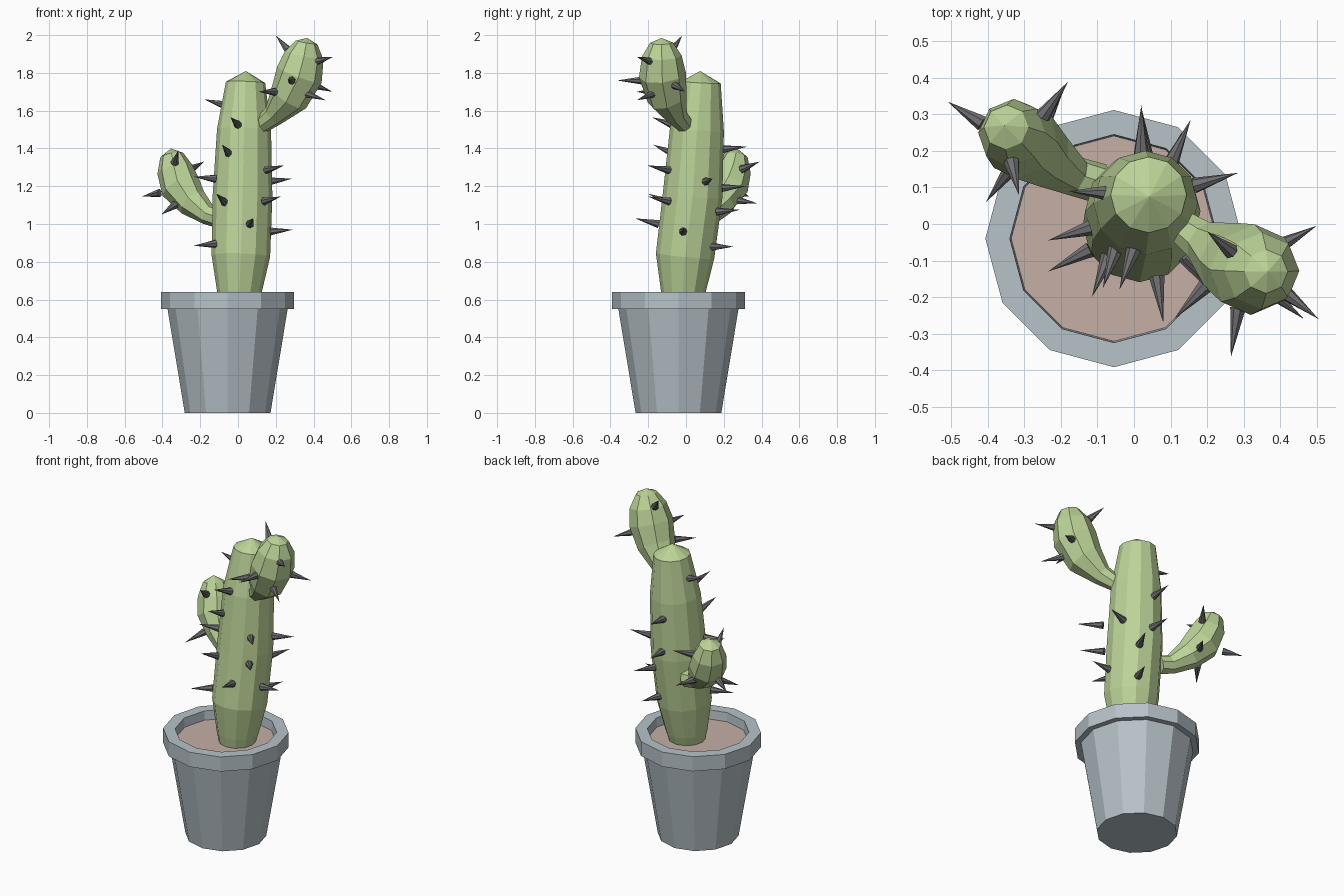
import bpy, math
from mathutils import Vector


def material(name, color):
    m = bpy.data.materials.new(name)
    m.diffuse_color = (*color, 1)
    return m


GREEN = material("cactus_green", (0.50, 0.65, 0.31))
POT = material("pot_grey_blue", (0.47, 0.54, 0.58))
SOIL = material("soil_brown", (0.56, 0.43, 0.38))
DARK = material("spine_dark", (0.16, 0.16, 0.17))


def make_object(name, verts, faces, mat):
    me = bpy.data.meshes.new(name)
    me.from_pydata(verts, [], faces)
    me.materials.append(mat)
    ob = bpy.data.objects.new(name, me)
    bpy.context.collection.objects.link(ob)
    return ob


def ring_faces(a, b, n):
    return [(a + i, a + (i + 1) % n, b + (i + 1) % n, b + i) for i in range(n)]


def lathe(name, center, profile, n, mat):
    """Spin (radius, z) points; both ends are closed flat."""
    verts, faces = [], []
    for r, z in profile:
        for i in range(n):
            a = 2 * math.pi * i / n
            verts.append((center[0] + r * math.cos(a), center[1] + r * math.sin(a), z))
    for k in range(len(profile) - 1):
        faces += ring_faces(k * n, (k + 1) * n, n)
    faces.append(tuple(reversed(range(n))))
    faces.append(tuple(range((len(profile) - 1) * n, len(profile) * n)))
    return make_object(name, verts, faces, mat)


def stem(name, rings, tip, n, mat):
    """Tapered tube through (x, y, z, radius) rings, closed with a pointed tip."""
    pts = [Vector(r[:3]) for r in rings] + [Vector(tip)]
    verts, faces = [], []
    for k, r in enumerate(rings):
        d = (pts[k + 1] - pts[max(k - 1, 0)]).normalized()
        ref = Vector((0, 1, 0)) if abs(d.y) < 0.9 else Vector((1, 0, 0))
        u = ref.cross(d).normalized()
        v = d.cross(u)
        for i in range(n):
            a = 2 * math.pi * i / n
            verts.append(pts[k] + r[3] * (math.cos(a) * u + math.sin(a) * v))
    for k in range(len(rings) - 1):
        faces += ring_faces(k * n, (k + 1) * n, n)
    last = (len(rings) - 1) * n
    verts.append(pts[-1])
    faces += [(last + i, last + (i + 1) % n, len(verts) - 1) for i in range(n)]
    faces.append(tuple(reversed(range(n))))
    return make_object(name, verts, faces, mat)


def spines(name, pairs):
    """One mesh of cone spines, each given by base and tip."""
    n, verts, faces = 7, [], []
    for base, tip in pairs:
        b, t = Vector(base), Vector(tip)
        d = (t - b).normalized()
        u = d.orthogonal().normalized()
        v = d.cross(u)
        s = len(verts)
        for i in range(n):
            a = 2 * math.pi * i / n
            verts.append(b + 0.022 * (math.cos(a) * u + math.sin(a) * v))
        verts.append(t)
        faces += [(s + i, s + (i + 1) % n, s + n) for i in range(n)]
        faces.append(tuple(s + i for i in reversed(range(n))))
    return make_object(name, verts, faces, DARK)


# Pot with overhanging rim, and soil disc
C = (-0.055, -0.04)
lathe("pot", C, [(0.227, 0), (0.318, 0.55), (0.352, 0.55), (0.352, 0.64),
                 (0.285, 0.64), (0.28, 0.57)], 12, POT)
lathe("soil", C, [(0.281, 0.56), (0.282, 0.585)], 12, SOIL)

# Leaning main stem
stem("main_stem", [
    (0.005, -0.02, 0.57, 0.10), (0.007, -0.015, 0.64, 0.118), (0.015, -0.005, 0.83, 0.155),
    (0.024, 0.035, 1.15, 0.158), (0.032, 0.058, 1.50, 0.143),
    (0.04, 0.08, 1.75, 0.104)], (0.042, 0.075, 1.81), 12, GREEN)

# Side arms
stem("right_arm", [
    (0.12, 0.0, 1.52, 0.045), (0.19, -0.05, 1.575, 0.06), (0.27, -0.10, 1.67, 0.107),
    (0.325, -0.125, 1.79, 0.125), (0.35, -0.128, 1.89, 0.105),
    (0.362, -0.13, 1.96, 0.06)], (0.366, -0.13, 1.985), 8, GREEN)
stem("left_arm", [
    (-0.09, 0.11, 1.03, 0.055), (-0.16, 0.13, 1.05, 0.055), (-0.24, 0.18, 1.115, 0.083),
    (-0.305, 0.225, 1.20, 0.107), (-0.335, 0.25, 1.29, 0.095),
    (-0.35, 0.265, 1.365, 0.062)], (-0.355, 0.27, 1.40), 8, GREEN)

# Spines as (base, tip)
spines("stem_spines", [
    ((-0.07, 0.085, 1.63), (-0.18, 0.09, 1.66)),
    ((0.0, -0.07, 1.525), (-0.04, -0.18, 1.565)),
    ((-0.05, -0.07, 1.375), (-0.085, -0.175, 1.42)),
    ((-0.12, -0.01, 1.24), (-0.235, -0.045, 1.25)),
    ((-0.07, -0.09, 1.115), (-0.115, -0.20, 1.16)),
    ((0.063, -0.145, 1.0), (0.08, -0.27, 1.03)),
    ((-0.12, -0.07, 0.895), (-0.235, -0.13, 0.885)),
    ((0.17, -0.015, 0.96), (0.29, -0.015, 0.97)),
    ((0.15, -0.09, 1.285), (0.245, -0.205, 1.31)),
    ((0.165, 0.105, 1.225), (0.285, 0.14, 1.24)),
    ((0.14, -0.09, 1.12), (0.225, -0.20, 1.145)),
    ((0.02, 0.19, 1.395), (0.02, 0.325, 1.41)),
    ((0.03, 0.19, 1.19), (0.02, 0.32, 1.20)),
    ((0.10, 0.165, 1.065), (0.155, 0.285, 1.075)),
    ((0.085, 0.135, 0.88), (0.13, 0.25, 0.88))])
spines("right_arm_spines", [
    ((0.265, -0.075, 1.92), (0.20, -0.02, 1.998)),
    ((0.41, -0.185, 1.86), (0.505, -0.26, 1.885)),
    ((0.40, -0.06, 1.735), (0.50, -0.005, 1.70)),
    ((0.36, -0.175, 1.69), (0.465, -0.26, 1.655)),
    ((0.285, -0.23, 1.76), (0.265, -0.365, 1.76)),
    ((0.195, -0.17, 1.70), (0.11, -0.26, 1.70))])
spines("left_arm_spines", [
    ((-0.335, 0.17, 1.325), (-0.315, 0.08, 1.39)),
    ((-0.415, 0.275, 1.165), (-0.51, 0.335, 1.145)),
    ((-0.335, 0.155, 1.10), (-0.405, 0.06, 1.05)),
    ((-0.25, 0.295, 1.29), (-0.18, 0.39, 1.33)),
    ((-0.25, 0.27, 1.125), (-0.19, 0.375, 1.11))])
